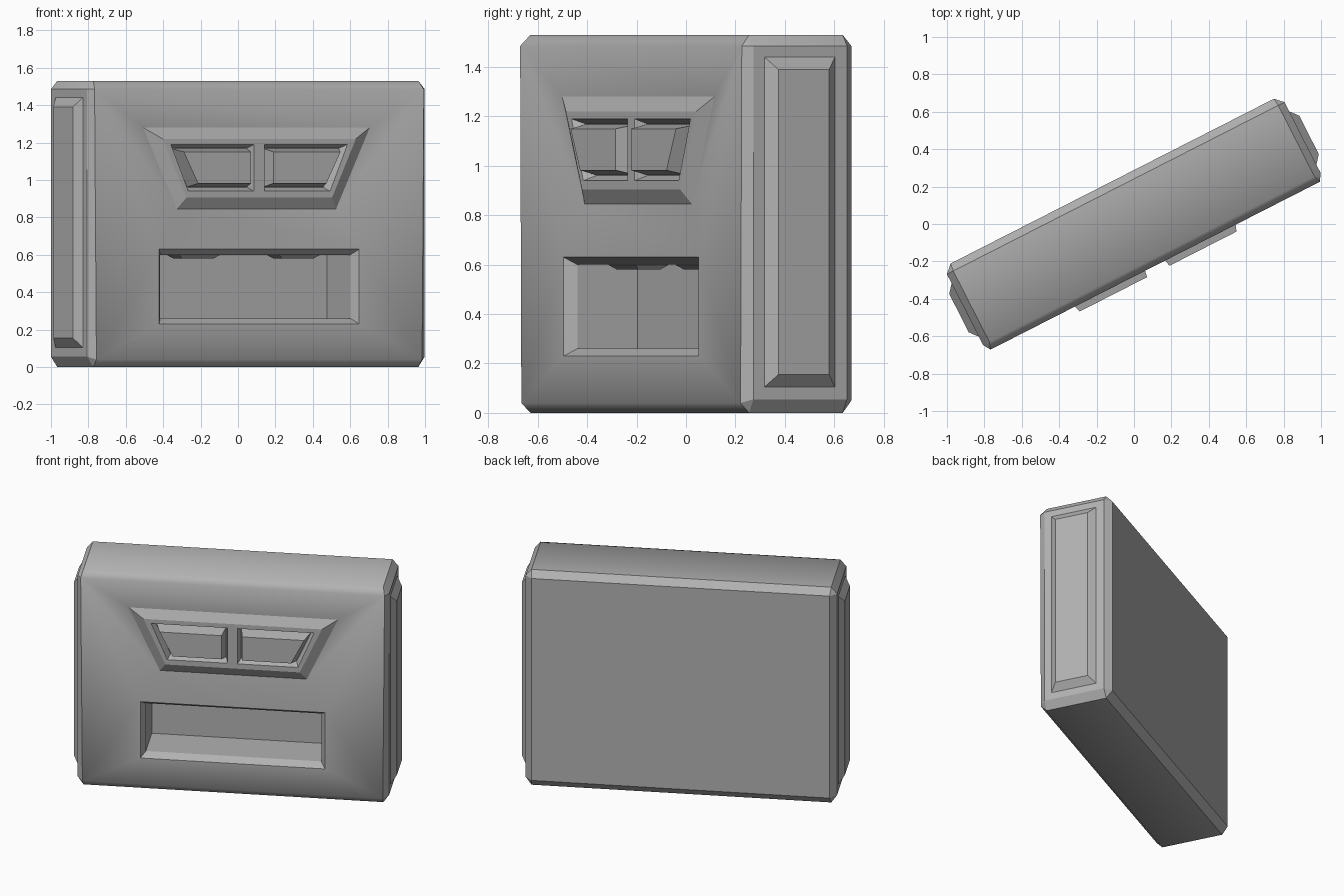
import bpy, bmesh
from math import radians
from mathutils import Matrix

if "Cube" in bpy.data.objects:
    bpy.data.objects.remove(bpy.data.objects["Cube"])

# Built square to the axes (x = width, y = depth), then turned about z
TURN = Matrix.Rotation(radians(27), 4, 'Z')

grey = bpy.data.materials.new("dark_grey")
grey.diffuse_color = (0.445, 0.445, 0.445, 1)
grey.use_nodes = True
grey.node_tree.nodes["Principled BSDF"].inputs["Base Color"].default_value = grey.diffuse_color


def soften(bm):
    """Smooth shading; sharp creases stay, long front chamfer edges blend."""
    for f in bm.faces:
        f.smooth = True
    for e in bm.edges:
        a, b = (v.co for v in e.verts)
        blend = (abs(a.x - b.x) > 1.5 and a.y < -0.15 and b.y < -0.15
                 and (min(a.z, b.z) > 1.4 or max(a.z, b.z) < 0.1))
        e.smooth = blend or e.calc_face_angle(0) < radians(26)


def finish(name, bm, smooth=False):
    bmesh.ops.remove_doubles(bm, verts=bm.verts, dist=1e-4)
    bmesh.ops.recalc_face_normals(bm, faces=bm.faces)
    if smooth:
        soften(bm)
    bm.transform(TURN)
    mesh = bpy.data.meshes.new(name)
    bm.to_mesh(mesh)
    bm.free()
    mesh.materials.append(grey)
    obj = bpy.data.objects.new(name, mesh)
    bpy.context.collection.objects.link(obj)
    return obj


def face(bm, pts):
    return bm.faces.new([bm.verts.new(p) for p in pts])


def loft(bm, loops, cap_start=False):
    """Skin successive four-point loops and close the last one."""
    for a, b in zip(loops, loops[1:]):
        for i in range(4):
            j = (i + 1) % 4
            face(bm, (a[i], a[j], b[j], b[i]))
    face(bm, loops[-1])
    if cap_start:
        face(bm, loops[0])


def quad(y, z0, z1, l0, r0, l1, r1):
    """Upright trapezoid facing front: BL, BR, TR, TL."""
    return [(l0, y, z0), (r0, y, z0), (r1, y, z1), (l1, y, z1)]


def sym(y, z0, z1, w0, w1):
    return quad(y, z0, z1, -w0, w0, -w1, w1)


def mirrored(loop, s):
    return [(s * x, y, z) for x, y, z in loop]


# Main case: chamfered slab
FRONT = -0.25
bm = bmesh.new()
front = sym(FRONT, 0.04, 1.485, 0.977, 0.988)
pts = front + sym(0.257, 0.05, 1.485, 0.97, 0.97)
for s in (-1, 1):
    for y in (-0.21, 0.215):
        for z in (0.055, 1.485):
            pts.append((s * 1.013, y, z))
        pts += [(s * 0.975, y, 0), (s * 0.975, y, 1.53)]
for p in pts:
    bm.verts.new(p)
bmesh.ops.convex_hull(bm, input=bm.verts)
bmesh.ops.dissolve_limit(bm, angle_limit=radians(2), verts=bm.verts, edges=bm.edges)
open_front = [f for f in bm.faces if all(abs(v.co.y - FRONT) < 1e-4 for v in f.verts)]
bmesh.ops.delete(bm, geom=open_front, context='FACES')

# Front skin, dished towards the control panel
trap = sym(-0.217, 0.845, 1.28, 0.478, 0.68)
slot = sym(FRONT, 0.23, 0.63, 0.6, 0.6)
face(bm, (front[3], front[2], trap[2], trap[3]))
face(bm, (trap[0], trap[1], slot[2], slot[3]))
face(bm, (slot[0], slot[1], front[1], front[0]))
for b, t in ((0, 3), (1, 2)):
    face(bm, (front[t], trap[b], trap[t]))
    face(bm, (front[t], slot[t], trap[b]))
    face(bm, (front[t], front[b], slot[t]))
    face(bm, (front[b], slot[b], slot[t]))

# Dispensing recess
loft(bm, [slot, sym(-0.203, 0.26, 0.6, 0.57, 0.57), sym(0.07, 0.26, 0.6, 0.57, 0.57)])

# Raised control panel with two button wells
plate = sym(FRONT, 0.905, 1.22, 0.437, 0.58)
for i in range(4):
    j = (i + 1) % 4
    face(bm, (trap[i], trap[j], plate[j], plate[i]))
right = quad(FRONT, 0.94, 1.19, 0.032, 0.425, 0.032, 0.53)
well = quad(-0.2, 0.96, 1.17, 0.048, 0.41, 0.048, 0.505)
left = mirrored(right, -1)
face(bm, (plate[3], plate[2], right[2], right[3], left[3], left[2]))
face(bm, (plate[0], plate[1], right[1], right[0], left[0], left[1]))
face(bm, (plate[1], plate[2], right[2], right[1]))
face(bm, (plate[0], plate[3], left[2], left[1]))
face(bm, (left[0], right[0], right[3], left[3]))
for s in (-1, 1):
    loft(bm, [mirrored(right, s), mirrored(well, s)])
finish("case", bm, smooth=True)

for s, side in ((-1, "left"), (1, "right")):
    # Bevelled push buttons
    bm = bmesh.new()
    base = quad(-0.195, 0.961, 1.169, 0.05, 0.408, 0.05, 0.502)
    top = quad(-0.285, 0.982, 1.15, 0.067, 0.385, 0.067, 0.47)
    loft(bm, [mirrored(base, s), mirrored(top, s)], cap_start=True)
    finish(side + "_button", bm)

    # Side panels
    bm = bmesh.new()
    loops = []
    for x, w, z0, z1 in ((1.0, 0.16, 0.105, 1.44), (1.013, 0.16, 0.105, 1.44),
                         (1.05, 0.115, 0.155, 1.39)):
        loops.append([(s * x, -w, z0), (s * x, w, z0), (s * x, w, z1), (s * x, -w, z1)])
    loft(bm, loops, cap_start=True)
    finish(side + "_side_panel", bm)

    # Spouts under the recess ceiling
    bm = bmesh.new()
    loops = []
    for z, w, d in ((0.61, 0.12, 0.074), (0.598, 0.12, 0.074), (0.58, 0.095, 0.05)):
        cx, cy = s * 0.3, -0.063
        loops.append([(cx - w, cy - d, z), (cx + w, cy - d, z),
                      (cx + w, cy + d, z), (cx - w, cy + d, z)])
    loft(bm, loops, cap_start=True)
    finish(side + "_spout", bm)
